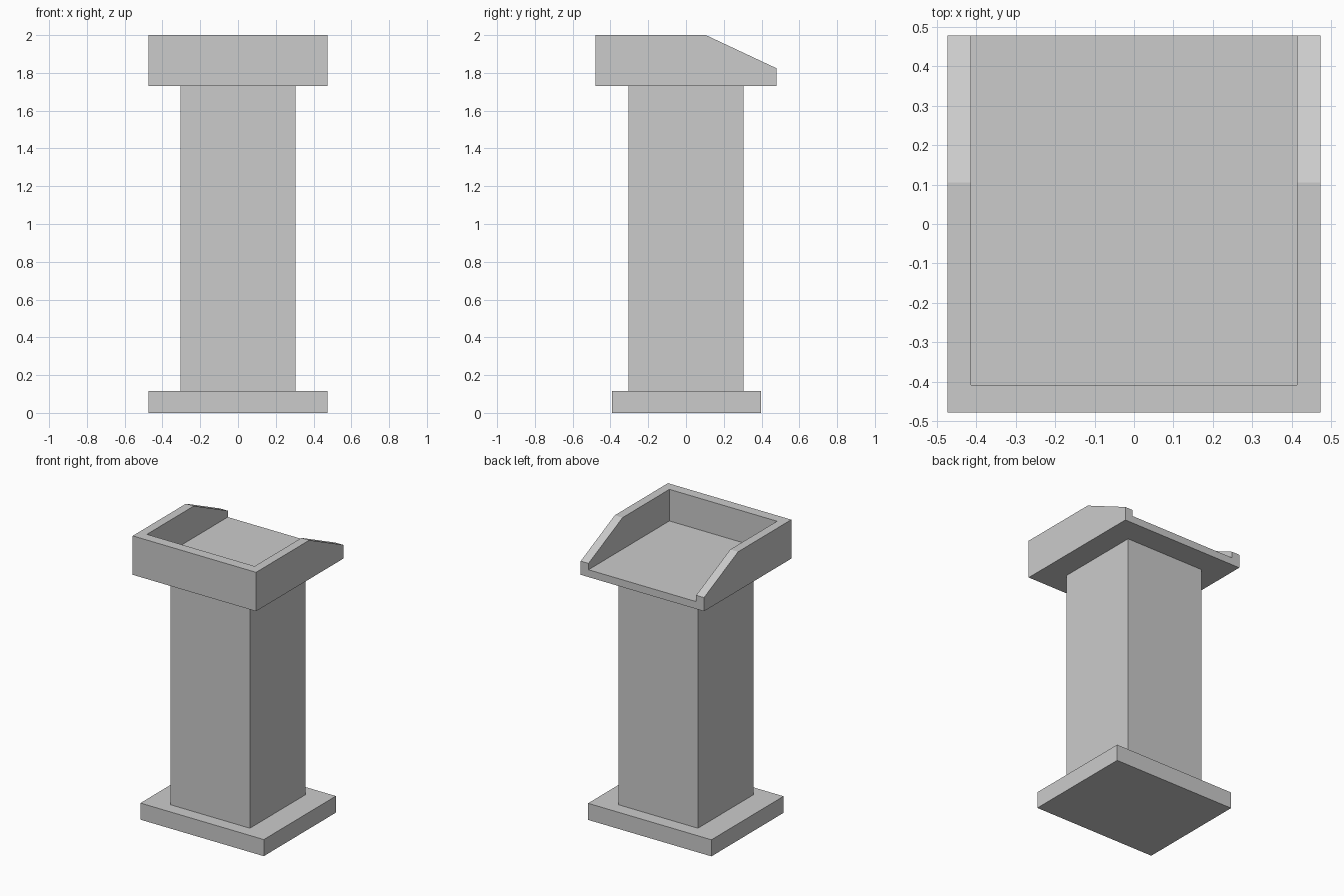
import bpy

if "Cube" in bpy.data.objects:
    bpy.data.objects.remove(bpy.data.objects["Cube"])


def prism(name, profile, x0, x1):
    """Extrude a (y, z) profile, counter-clockwise seen from +x, along x."""
    n = len(profile)
    verts = [(x, y, z) for x in (x0, x1) for y, z in profile]
    faces = [tuple(reversed(range(n))), tuple(range(n, 2 * n))]
    for i in range(n):
        j = (i + 1) % n
        faces.append((i, j, n + j, n + i))
    mesh = bpy.data.meshes.new(name)
    mesh.from_pydata(verts, [], faces)
    obj = bpy.data.objects.new(name, mesh)
    bpy.context.collection.objects.link(obj)
    return obj


def box(name, half_x, y0, y1, z0, z1):
    return prism(name, [(y0, z0), (y1, z0), (y1, z1), (y0, z1)], -half_x, half_x)


# Foot slab and square column
box("base", 0.473, -0.393, 0.397, 0.0, 0.115)
box("column", 0.305, -0.305, 0.305, 0.115, 1.73)

# Reading tray: block with sloped side walls
tray = prism("reading_tray",
             [(-0.478, 1.73), (0.478, 1.73), (0.478, 1.825), (0.105, 2.0), (-0.478, 2.0)],
             -0.473, 0.473)

# Recess open at the top and the back
recess = box("recess_cutter", 0.413, -0.408, 0.7, 1.781, 2.2)
recess.hide_render = True
recess.hide_viewport = True
recess.display_type = 'WIRE'

cut = tray.modifiers.new("recess", 'BOOLEAN')
cut.operation = 'DIFFERENCE'
cut.solver = 'EXACT'
cut.object = recess
